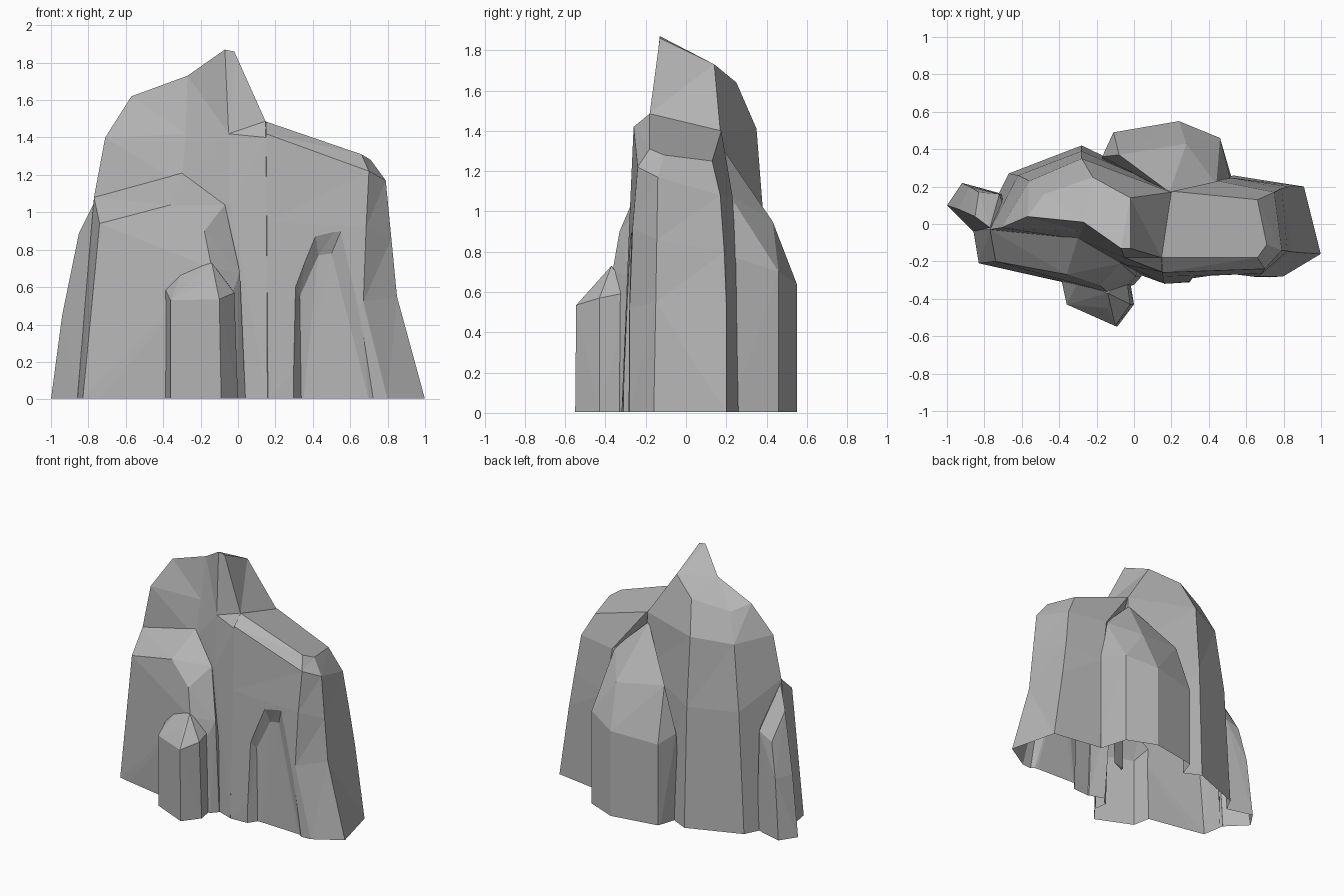
import bpy, bmesh
from mathutils import Vector

if "Cube" in bpy.data.objects:
    bpy.data.objects.remove(bpy.data.objects["Cube"])


def finish(name, bm):
    bmesh.ops.recalc_face_normals(bm, faces=bm.faces)
    me = bpy.data.meshes.new(name)
    bm.to_mesh(me)
    bm.free()
    ob = bpy.data.objects.new(name, me)
    bpy.context.collection.objects.link(ob)
    return ob


def loft(name, columns):
    """Join vertical edge lines (listed base to top, going round) into a solid."""
    bm = bmesh.new()
    cols = []
    for c in columns:
        pts = [(c[0][0], c[0][1], -0.1)] + c
        cols.append([bm.verts.new(p) for p in pts])
    n = len(cols)
    for i in range(n):
        a, b = cols[i], cols[(i + 1) % n]
        for k in range(len(a) - 1):
            bm.faces.new((a[k], b[k], b[k + 1], a[k + 1]))
    bm.faces.new([c[0] for c in reversed(cols)])
    bm.faces.new([c[-1] for c in cols])
    bmesh.ops.triangulate(bm, faces=bm.faces)
    return finish(name, bm)


def chunk(name, base, upper):
    """Convex boulder from a footprint and its upper corners."""
    bm = bmesh.new()
    for x, y in base:
        bm.verts.new((x, y, 0))
        bm.verts.new((x, y, -0.1))
    for p in upper:
        bm.verts.new(p)
    bmesh.ops.convex_hull(bm, input=bm.verts)
    junk = [v for v in bm.verts if not v.link_faces]
    bmesh.ops.delete(bm, geom=junk, context='VERTS')
    return finish(name, bm)


def combine(target, other, op):
    mod = target.modifiers.new(op.lower(), 'BOOLEAN')
    mod.operation, mod.solver, mod.object = op, 'EXACT', other
    bpy.context.view_layer.objects.active = target
    bpy.ops.object.modifier_apply(modifier=mod.name)
    bpy.data.objects.remove(other)


# Tall central peak
peak = loft("rock_formation", [
    [(-.82, -.03, 0), (-.77, -.03, 1.08), (-.71, -.02, 1.40), (-.57, .04, 1.62)],
    [(-.30, -.12, 0), (-.30, -.08, 1.15), (-.28, -.04, 1.42), (-.27, .01, 1.73)],
    [(-.03, -.25, 0), (-.04, -.22, 1.04), (-.05, -.18, 1.42), (-.07, -.13, 1.87)],
    [(.157, -.317, 0), (.151, -.257, 1.40), (.147, -.18, 1.487), (-.02, -.13, 1.86)],
    [(.22, .18, 0), (.21, .18, 1.0), (.20, .17, 1.40), (-.02, .14, 1.73)],
    [(-.28, .42, 0), (-.28, .39, .9), (-.28, .35, 1.41), (-.22, .25, 1.64)],
    [(-.67, .27, 0), (-.62, .26, .9), (-.56, .23, 1.38), (-.48, .16, 1.58)],
])

# Broad right shoulder with a flared foot
shoulder = loft("right_shoulder", [
    [(.16, -.32, 0), (.157, -.298, .55), (.154, -.281, .95), (.15, -.26, 1.42), (.15, -.18, 1.485)],
    [(.80, -.28, 0), (.67, -.28, .52), (.685, -.265, .92), (.70, -.24, 1.22), (.66, -.18, 1.31)],
    [(1.0, -.16, 0), (.85, -.15, .55), (.82, -.145, .86), (.79, -.14, 1.17), (.71, -.11, 1.28)],
    [(.91, .20, 0), (.83, .20, .54), (.79, .19, .80), (.75, .17, 1.08), (.66, .13, 1.25)],
    [(.53, .26, 0), (.51, .25, .50), (.50, .25, .74), (.45, .23, 1.08), (.205, .175, 1.40)],
    [(.08, .05, 0), (.08, .05, .55), (.08, .05, .95), (.09, .04, 1.30), (.10, .02, 1.42)],
])

# Shallow hollow in the shoulder's front
hollow = chunk("hollow_cutter",
               [(.28, -.34), (.34, -.25), (.70, -.265), (.79, -.34)],
               [(.28, -.34, .66), (.33, -.25, .55), (.43, -.23, .77), (.50, -.23, .78),
                (.40, -.32, .97), (.61, -.32, 1.04), (.67, -.31, .52)])
combine(shoulder, hollow, 'DIFFERENCE')

# Low buttress at the back
buttress = chunk("back_buttress",
                 [(-.17, .30), (-.11, .49), (.24, .55), (.46, .46), (.53, .22), (.1, .1)],
                 [(-.17, .36, .66), (-.11, .49, .61), (.24, .55, .64), (.46, .46, .70),
                  (.52, .22, .78), (.28, .43, .95), (-.08, .37, 1.0), (.44, .21, 1.09),
                  (.19, .17, 1.33)])

# Slab leaning on the front left
slab = chunk("front_slab",
             [(-.83, -.21), (-.36, -.27), (-.10, -.35), (0, -.325), (.04, -.28),
              (-.86, -.03), (.04, -.15)],
             [(-.78, -.21, .42), (-.74, -.20, .94), (-.36, -.27, 1.04), (-.18, -.33, .90),
              (-.14, -.365, .70), (-.03, -.325, .57), (-.77, -.03, 1.08), (-.30, -.075, 1.21),
              (-.07, -.21, 1.04), (.01, -.28, .68), (-.30, .05, 1.0)])

# Short pillar at the front
pillar = chunk("front_pillar",
               [(-.39, -.20), (-.39, -.28), (-.36, -.43), (-.09, -.55), (0, -.43), (-.03, -.25)],
               [(-.39, -.29, .59), (-.36, -.43, .53), (-.10, -.545, .535), (-.02, -.43, .57),
                (-.30, -.31, .68), (-.14, -.37, .73), (-.14, -.45, .64), (-.04, -.28, .60)])

# Small spur on the far left
spur = chunk("left_spur",
             [(-1, .10), (-.92, .22), (-.70, .16), (-.86, -.04), (-.65, .05)],
             [(-.94, .08, .45), (-.88, .20, .45), (-.85, .04, .89), (-.83, .17, .70),
              (-.72, .16, .75), (-.77, -.02, 1.05), (-.68, .05, .8)])

for part in (shoulder, buttress, slab, pillar, spur):
    combine(peak, part, 'UNION')

# Trim to an open base and merge coplanar triangles
bm = bmesh.new()
bm.from_mesh(peak.data)
bmesh.ops.bisect_plane(bm, geom=bm.verts[:] + bm.edges[:] + bm.faces[:], dist=1e-5,
                       plane_co=Vector((0, 0, 0.005)), plane_no=Vector((0, 0, 1)),
                       clear_inner=True)
bmesh.ops.dissolve_limit(bm, angle_limit=0.02, verts=bm.verts[:], edges=bm.edges[:])
bm.to_mesh(peak.data)
bm.free()

# Dark stone colour
stone = bpy.data.materials.new("stone")
stone.diffuse_color = (.46, .46, .46, 1)
stone.use_nodes = True
stone.node_tree.nodes["Principled BSDF"].inputs["Base Color"].default_value = stone.diffuse_color
peak.data.materials.clear()
peak.data.materials.append(stone)
for face in peak.data.polygons:
    face.material_index = 0
